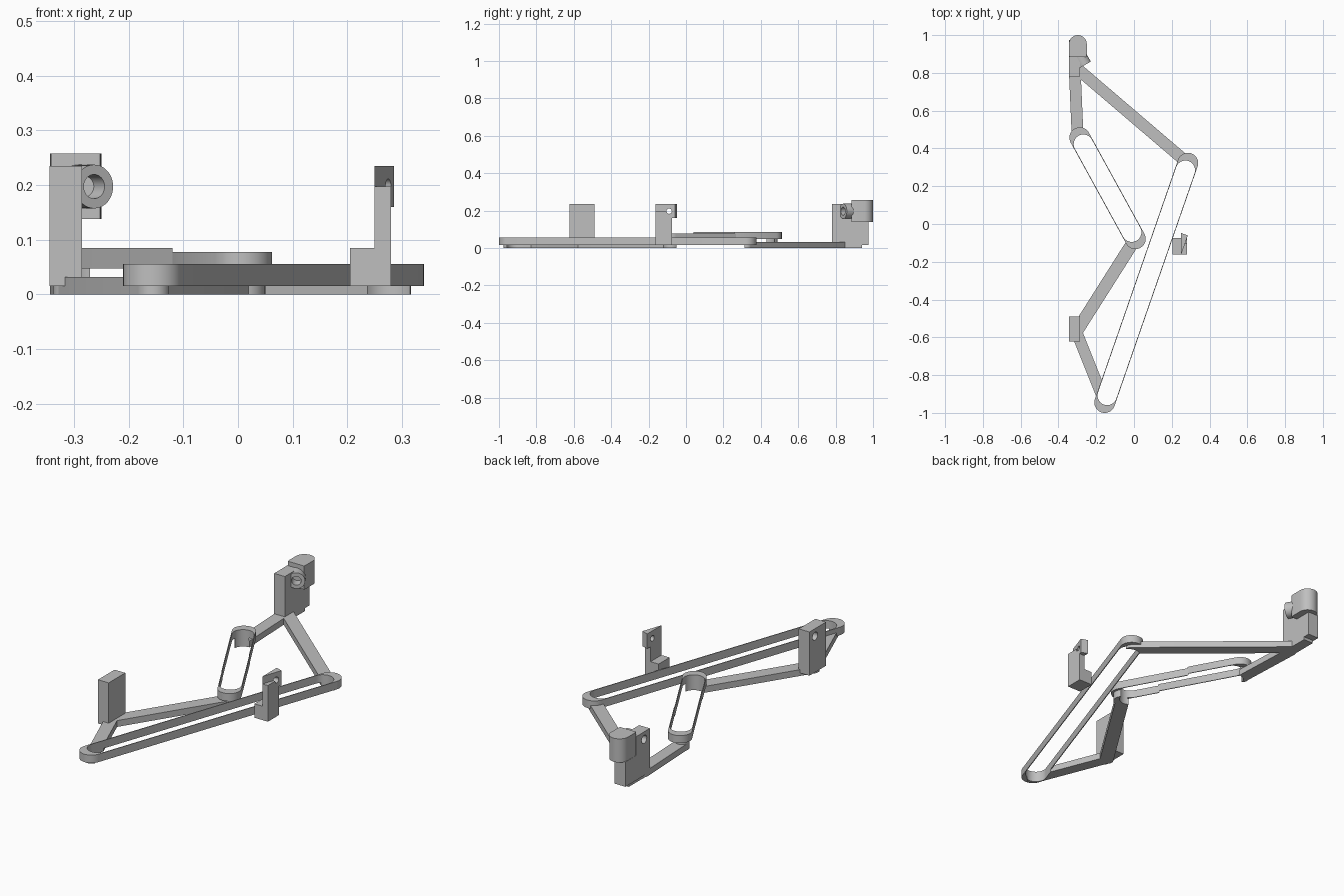
import bpy, bmesh, math
from mathutils import Vector

if "Cube" in bpy.data.objects:
    bpy.data.objects.remove(bpy.data.objects["Cube"])

grey = bpy.data.materials.new("light_grey")
grey.diffuse_color = (0.52, 0.52, 0.52, 1)
grey.use_nodes = True
grey.node_tree.nodes["Principled BSDF"].inputs["Base Color"].default_value = grey.diffuse_color


def finish(name, bm):
    bmesh.ops.recalc_face_normals(bm, faces=bm.faces)
    me = bpy.data.meshes.new(name)
    bm.to_mesh(me)
    bm.free()
    ob = bpy.data.objects.new(name, me)
    bpy.context.collection.objects.link(ob)
    me.materials.append(grey)
    return ob


def prism(name, pts, z0, z1, split=None):
    """Extrude a flat outline; split=(x, side) keeps one side of a plane."""
    bm = bmesh.new()
    f = bm.faces.new([bm.verts.new((x, y, z0)) for x, y in pts])
    r = bmesh.ops.extrude_face_region(bm, geom=[f])
    bmesh.ops.translate(bm, vec=(0, 0, z1 - z0),
                        verts=[v for v in r["geom"] if isinstance(v, bmesh.types.BMVert)])
    if split:
        bmesh.ops.bisect_plane(bm, geom=bm.verts[:] + bm.edges[:] + bm.faces[:],
                               plane_co=(split[0], 0, 0), plane_no=(split[1], 0, 0),
                               clear_outer=True)
        bmesh.ops.holes_fill(bm, edges=[e for e in bm.edges if e.is_boundary])
    return finish(name, bm)


def box(name, x, y, z):
    return prism(name, [(x[0], y[0]), (x[1], y[0]), (x[1], y[1]), (x[0], y[1])], *z)


def stadium(a, b, r, inset=0.0, n=20):
    """Round-ended outline from a to b, with the ends optionally pulled in."""
    a, b = Vector(a), Vector(b)
    d = (b - a).normalized()
    a, b = a + d * inset, b - d * inset
    t = math.atan2(d.y, d.x)
    pts = []
    for c, start in ((b, t - math.pi / 2), (a, t + math.pi / 2)):
        for i in range(n + 1):
            w = start + math.pi * i / n
            pts.append((c.x + r * math.cos(w), c.y + r * math.sin(w)))
    return pts


def rod(name, p, q, r, n=40):
    p, q = Vector(p), Vector(q)
    bm = bmesh.new()
    bmesh.ops.create_cone(bm, cap_ends=True, segments=n, radius1=r, radius2=r,
                          depth=(q - p).length)
    rot = (q - p).to_track_quat('Z', 'Y').to_matrix()
    bmesh.ops.rotate(bm, verts=bm.verts, matrix=rot)
    bmesh.ops.translate(bm, verts=bm.verts, vec=(p + q) / 2)
    return finish(name, bm)


def cut(ob, cutter):
    m = ob.modifiers.new("cut", 'BOOLEAN')
    m.operation, m.solver, m.object = 'DIFFERENCE', 'EXACT', cutter
    bpy.context.view_layer.objects.active = ob
    bpy.ops.object.modifier_apply(modifier=m.name)


# Pivot positions
A, B = (-0.155, -0.945), (0.285, 0.322)     # long loop ends
E, D = (0.007, -0.078), (-0.287, 0.457)     # short loop ends
F, C = (-0.305, -0.57), (-0.31, 0.83)       # block corners
R, SLOT, INSET = 0.055, 0.051, 0.039

# Loops: thin side walls and thick crescent ends
long_loop = prism("long_loop", stadium(A, B, R), 0.015, 0.055)
short_high = prism("short_loop_high_half", stadium(E, D, R), 0.047, 0.085, (-0.12, 1))
short_low = prism("short_loop_low_half", stadium(E, D, R), 0.038, 0.077, (-0.12, -1))

# Linking arms and the hubs under the short loop
arm_front = prism("front_arm", stadium(A, F, 0.03), 0, 0.032)
arm_middle = prism("middle_arm", stadium(F, E, 0.033), 0, 0.032)
arm_back = prism("back_arm", stadium(C, B, 0.031), 0, 0.032)
arm_left = prism("left_arm", stadium((-0.313, 0.8), (-0.298, 0.455), 0.031), 0, 0.032)
hub_e = prism("middle_hub", stadium(E, (0.008, -0.08), 0.042), 0.0, 0.04)
hub_d = prism("left_hub", stadium((-0.298, 0.455), (-0.298, 0.456), 0.033), 0.0, 0.05)

slot_long = prism("long_slot_cutter", stadium(A, B, SLOT, INSET), -0.1, 0.2)
slot_short = prism("short_slot_cutter", stadium(E, D, SLOT, INSET), -0.1, 0.2)
for ob in (long_loop, arm_front, arm_back):
    cut(ob, slot_long)
for ob in (short_high, short_low, arm_middle, arm_left, hub_e, hub_d):
    cut(ob, slot_short)

# Front block with a blind hole in its left face
front_block = box("front_block", (-0.345, -0.285), (-0.622, -0.49), (0.015, 0.235))
hole = rod("front_hole_cutter", (-0.4, -0.535, 0.197), (-0.31, -0.535, 0.197), 0.02)
cut(front_block, hole)

# Back tower: tall block, lower step and foot
back_block = box("back_block", (-0.345, -0.285), (0.78, 0.89), (0.015, 0.235))
hole2 = rod("back_hole_cutter", (-0.4, 0.825, 0.197), (-0.32, 0.825, 0.197), 0.02)
step = box("back_step", (-0.345, -0.285), (0.885, 0.975), (0.015, 0.14))
box("back_foot", (-0.34, -0.285), (0.79, 0.94), (0, 0.016))
cut(back_block, hole2)

# Upright rounded drum with a flat left side
drum_pts = stadium((-0.297, 0.90), (-0.297, 0.953), 0.047)
drum = prism("back_drum", [(max(x, -0.344), max(y, 0.885)) for x, y in drum_pts], 0.138, 0.257)

# Slanted socket tube
face, ax = Vector((-0.263, 0.84, 0.197)), Vector((-0.5, 0.866, 0))
tube = rod("socket_tube", face, face + ax * 0.085, 0.04)
bore = rod("bore_cutter", face - ax * 0.05, face + ax * 0.05, 0.022)
cut(tube, bore)
cut(back_block, bore)

# Right post: foot, column and slanted head
box("post_foot", (0.205, 0.28), (-0.162, -0.075), (0.015, 0.085))
column = box("post_column", (0.25, 0.28), (-0.162, -0.075), (0.015, 0.197))
top_head = prism("post_head_top", [(0.25, -0.162), (0.28, -0.075), (0.25, -0.075)], 0.197, 0.235)
tip = prism("post_head_tip", [(0.25, -0.075), (0.28, -0.075), (0.285, -0.06), (0.25, -0.048)],
            0.16, 0.235)
hole3 = rod("post_hole_cutter", (0.2, -0.09, 0.197), (0.32, -0.09, 0.197), 0.014)
for ob in (column, top_head, tip):
    cut(ob, hole3)

for c in (slot_long, slot_short, hole, hole2, hole3, bore):
    bpy.data.objects.remove(c)

# Smooth the curved walls, keep hard edges
for ob in bpy.context.collection.objects:
    ob.select_set(True)
bpy.context.view_layer.objects.active = long_loop
bpy.ops.object.shade_smooth_by_angle(angle=math.radians(30))
